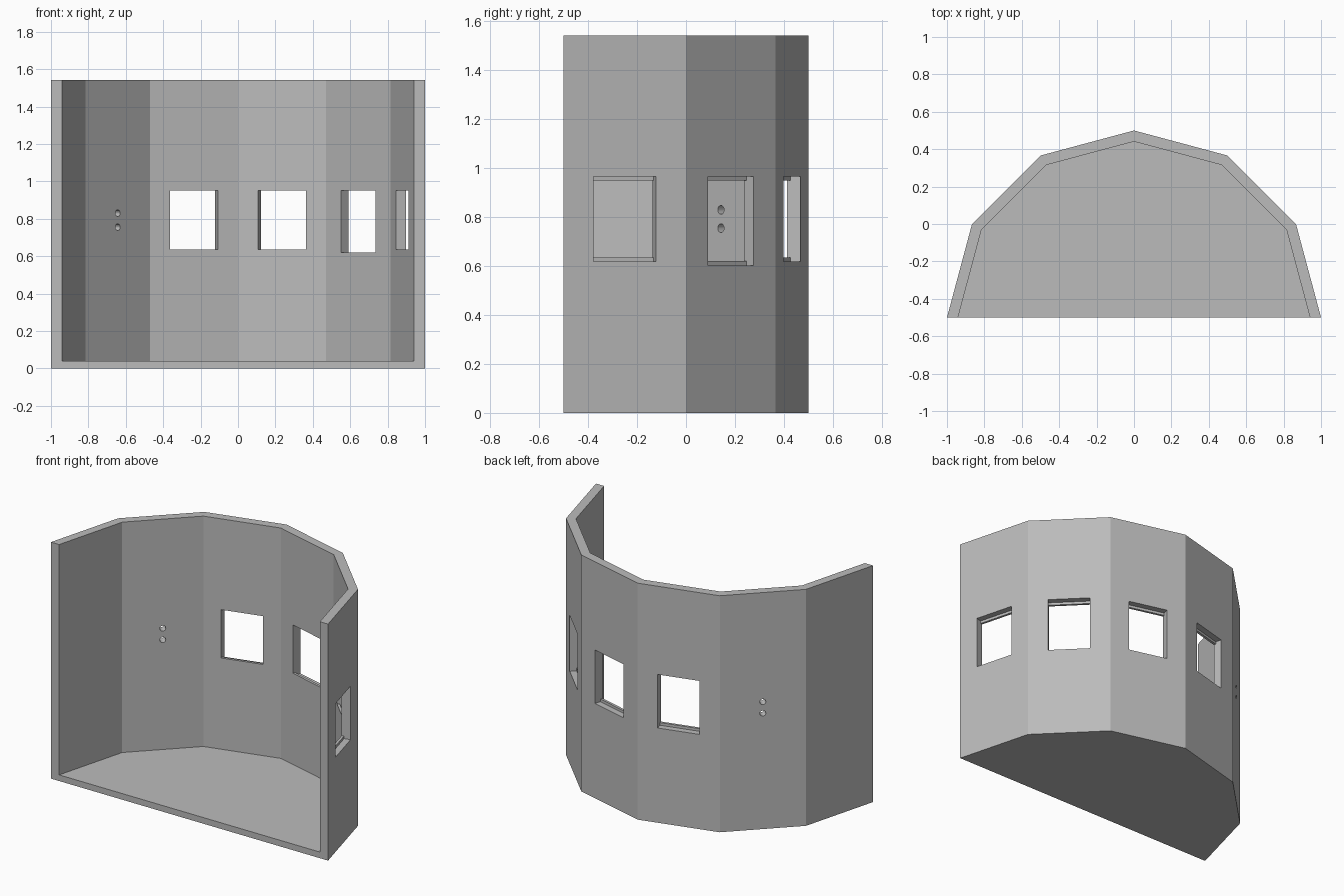
import bpy, bmesh, math
from mathutils import Matrix, Vector

if "Cube" in bpy.data.objects:
    bpy.data.objects.remove(bpy.data.objects["Cube"], do_unlink=True)

HEIGHT, FLOOR = 1.543, 0.04
OUTER, INNER = 1.0, 0.941
APOTHEM = math.cos(math.radians(15))
CENTRE_Y = -0.5
WINDOW_WIDTH = 0.264

grey = bpy.data.materials.new("plain_grey")
grey.use_nodes = True
grey.diffuse_color = (0.5, 0.5, 0.5, 1)
grey.node_tree.nodes["Principled BSDF"].inputs["Base Color"].default_value = (0.5, 0.5, 0.5, 1)


def prism(name, points, direction):
    """Extrude a closed planar outline along a direction."""
    bm = bmesh.new()
    face = bm.faces.new([bm.verts.new(p) for p in points])
    new = bmesh.ops.extrude_face_region(bm, geom=[face])["geom"]
    verts = [v for v in new if isinstance(v, bmesh.types.BMVert)]
    bmesh.ops.translate(bm, vec=Vector(direction), verts=verts)
    bmesh.ops.recalc_face_normals(bm, faces=bm.faces)
    mesh = bpy.data.meshes.new(name)
    bm.to_mesh(mesh)
    bm.free()
    mesh.materials.append(grey)
    obj = bpy.data.objects.new(name, mesh)
    bpy.context.collection.objects.link(obj)
    return obj


def arc(radius, z):
    """Half a twelve-sided outline, open toward the front."""
    angles = [math.radians(30 * i) for i in range(7)]
    return [(radius * math.cos(a), CENTRE_Y + radius * math.sin(a), z) for a in angles]


def panel_frame(index):
    """Local x points out of the wall panel, local y runs along it."""
    turn = Matrix.Rotation(math.radians(15 + 30 * index), 4, "Z")
    return Matrix.Translation((0, CENTRE_Y, 0)) @ turn


# Solid shell and the room space that hollows it
shell = prism("room_shell", arc(OUTER, 0), (0, 0, HEIGHT))
space = [(INNER, -0.8, FLOOR)] + arc(INNER, FLOOR) + [(-INNER, -0.8, FLOOR)]
cutters = [prism("room_space_cutter", space, (0, 0, HEIGHT))]

# Window openings with a thin lip at the inner side, on four panels
lip = INNER * APOTHEM + 0.016
for index in range(4):
    low = 0.62 if index == 1 else 0.635
    high = 0.95
    step = 0.017
    profile = [(0.85, low), (lip, low), (lip, low - step), (1.05, low - step),
               (1.05, high + step), (lip, high + step), (lip, high), (0.85, high)]
    outline = [(r, -WINDOW_WIDTH / 2, z) for r, z in profile]
    window = prism("window_cutter", outline, (0, WINDOW_WIDTH, 0))
    window.data.transform(panel_frame(index))
    cutters.append(window)

# Two small round holes through the fifth panel
for z in (0.755, 0.83):
    ring = [(0.85, 0.018 * math.cos(a), z + 0.018 * math.sin(a))
            for a in (math.tau * i / 24 for i in range(24))]
    hole = prism("hole_cutter", ring, (0.2, 0, 0))
    hole.data.transform(panel_frame(4))
    cutters.append(hole)

# Apply the cuts
for cutter in cutters:
    cutter.hide_render = True
    cut = shell.modifiers.new("cut", "BOOLEAN")
    cut.operation = "DIFFERENCE"
    cut.solver = "EXACT"
    cut.object = cutter
bpy.context.view_layer.update()
graph = bpy.context.evaluated_depsgraph_get()
result = bpy.data.meshes.new_from_object(shell.evaluated_get(graph))
shell.modifiers.clear()
shell.data = result
for cutter in cutters:
    bpy.data.objects.remove(cutter, do_unlink=True)

for polygon in shell.data.polygons:
    polygon.use_smooth = False
